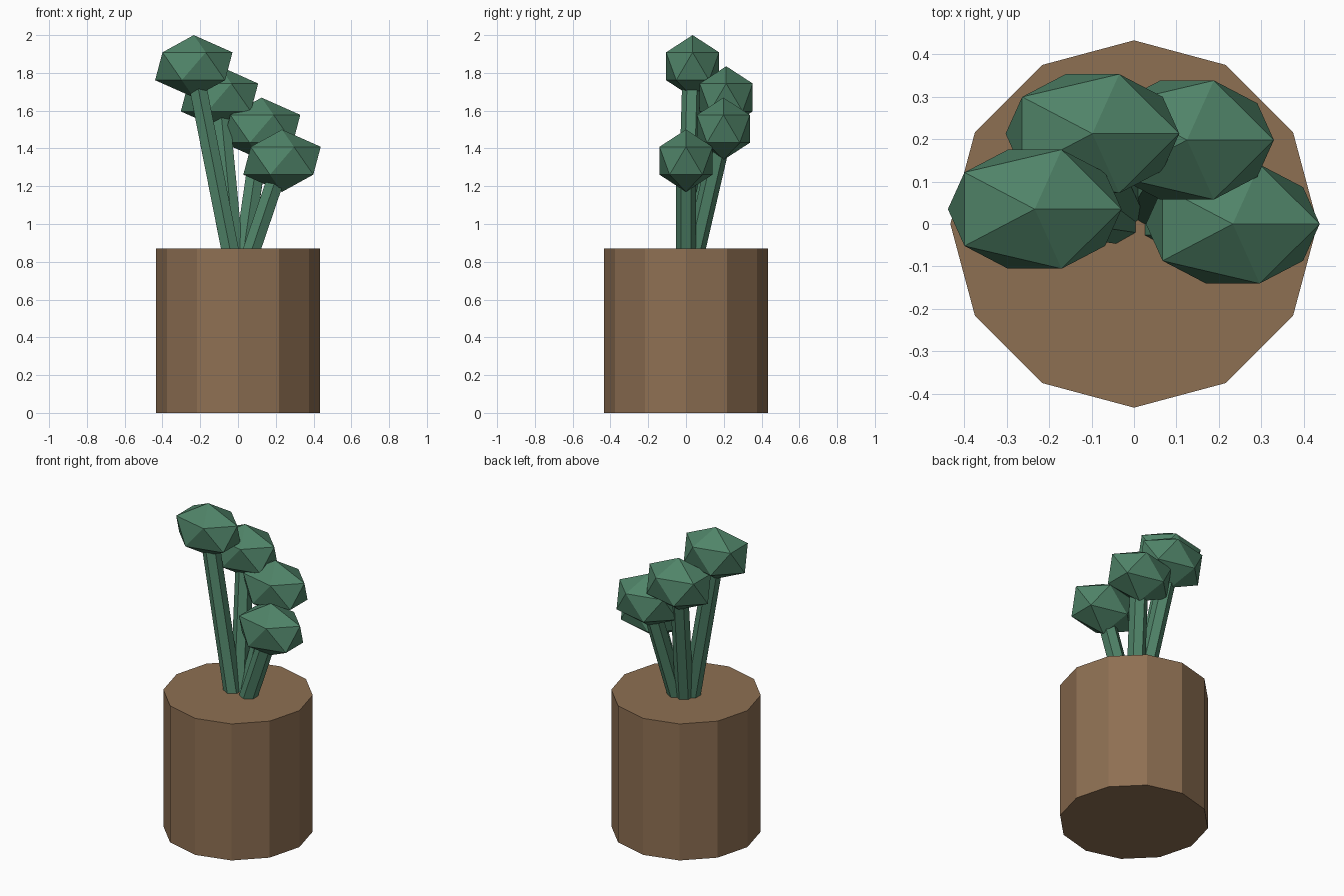
import bpy
from mathutils import Vector

if "Cube" in bpy.data.objects:
    bpy.data.objects.remove(bpy.data.objects["Cube"])


def material(name, rgb):
    m = bpy.data.materials.new(name)
    m.diffuse_color = (*rgb, 1)
    m.use_nodes = True
    m.node_tree.nodes["Principled BSDF"].inputs["Base Color"].default_value = m.diffuse_color
    return m


brown = material("brown", (0.27, 0.16, 0.085))
green = material("green", (0.08, 0.23, 0.14))


def finish(name, mat):
    ob = bpy.context.object
    ob.name = name
    ob.data.materials.append(mat)
    return ob


# Twelve-sided solid trunk
bpy.ops.mesh.primitive_cylinder_add(vertices=12, radius=0.433, depth=0.87,
                                    location=(0, 0, 0.435))
finish("trunk", brown)

# Stems fan out from one point inside the trunk, each ending in a faceted head
root = Vector((0, 0, 0.65))
heads = [(-0.234, 0.035, 1.835), (-0.098, 0.213, 1.67),
         (0.125, 0.198, 1.504), (0.233, 0.0, 1.335)]

for i, tip in enumerate(heads, 1):
    tip = Vector(tip)
    axis = tip - root
    # Hexagonal leaning stem
    bpy.ops.mesh.primitive_cylinder_add(vertices=6, radius=0.053,
                                        depth=axis.length,
                                        location=(root + tip) / 2)
    stem = finish(f"stem_{i}", green)
    stem.rotation_mode = 'QUATERNION'
    stem.rotation_quaternion = Vector((0, 0, 1)).rotation_difference(axis)
    # Icosahedron head, stretched sideways
    bpy.ops.mesh.primitive_ico_sphere_add(subdivisions=1, radius=1, location=tip)
    head = finish(f"head_{i}", green)
    head.scale = (0.229, 0.165, 0.165)
